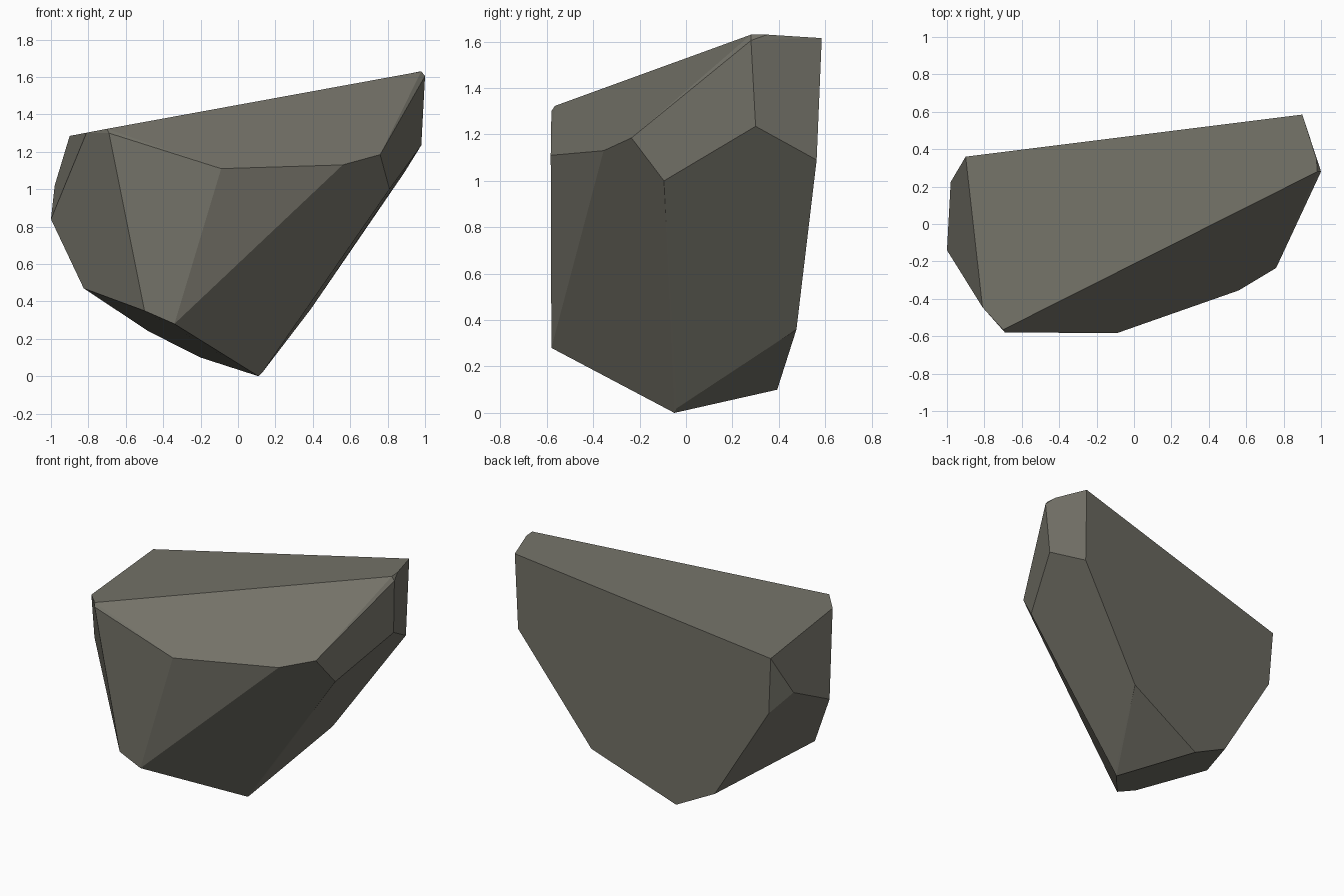
import bpy, bmesh, math

if "Cube" in bpy.data.objects:
    bpy.data.objects.remove(bpy.data.objects["Cube"])

# Corner points of the faceted rock, grouped by region
top_rim = [(-.90, .36, 1.285), (.90, .585, 1.615), (.975, .35, 1.63), (.98, .28, 1.63),
           (-.70, -.565, 1.323), (-.81, -.445, 1.302)]
front_corners = [(-.69, -.58, 1.30), (-.09, -.583, 1.11), (.56, -.355, 1.13),
                 (.76, -.235, 1.185), (-.50, -.578, .35), (-.34, -.58, .28)]
right_corners = [(1.0, .28, 1.605), (.98, .30, 1.235), (.81, -.095, 1.0), (.89, .563, 1.09)]
left_corners = [(-1.0, -.14, .84), (-.98, .225, 1.02), (-.876, .347, .894), (-.825, -.23, .47)]
base_corners = [(.39, .476, .36), (-.20, .393, .10), (-.478, .368, .24),
                (.11, -.05, 0), (.13, -.04, .02)]

stone = bpy.data.materials.new("grey_stone")
stone.diffuse_color = (.175, .17, .14, 1)
stone.use_nodes = True
stone.node_tree.nodes["Principled BSDF"].inputs["Base Color"].default_value = stone.diffuse_color

# Rock: convex hull of the corners, with near-flat facets merged
bm = bmesh.new()
for co in top_rim + front_corners + right_corners + left_corners + base_corners:
    bm.verts.new(co)
bmesh.ops.convex_hull(bm, input=bm.verts[:])
bmesh.ops.dissolve_limit(bm, angle_limit=math.radians(4), verts=bm.verts[:], edges=bm.edges[:])
bmesh.ops.recalc_face_normals(bm, faces=bm.faces[:])
mesh = bpy.data.meshes.new("rock")
bm.to_mesh(mesh)
bm.free()
mesh.materials.append(stone)
rock = bpy.data.objects.new("rock", mesh)
bpy.context.collection.objects.link(rock)
